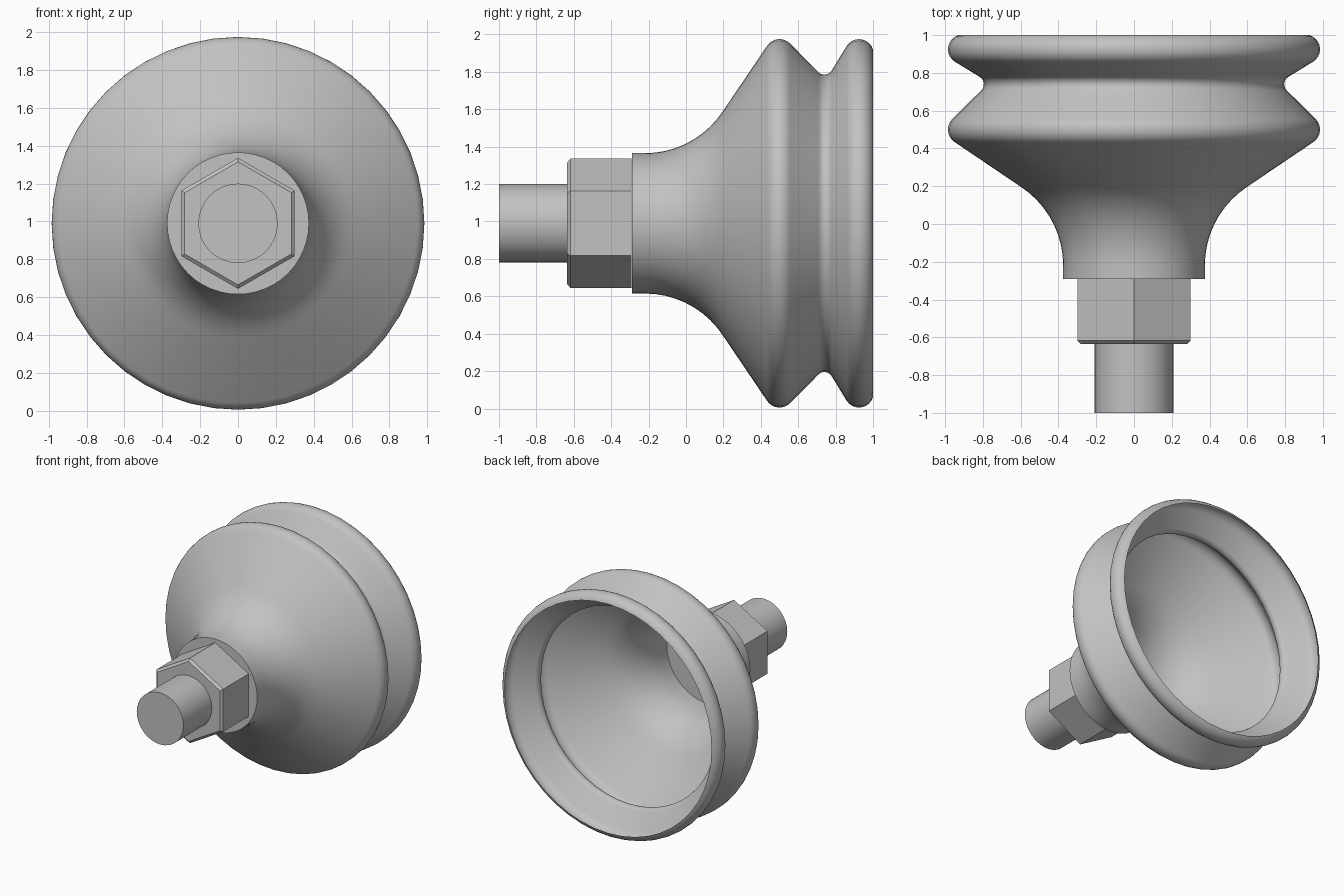
import bpy, bmesh
from math import sin, cos, pi, radians

cube = bpy.data.objects.get("Cube")
if cube:
    bpy.data.objects.remove(cube, do_unlink=True)

AXIS_Z = 0.99

grey = bpy.data.materials.new("plain grey")
grey.use_nodes = True
grey.diffuse_color = (0.54, 0.54, 0.54, 1)
grey.node_tree.nodes["Principled BSDF"].inputs["Base Color"].default_value = (0.54, 0.54, 0.54, 1)


def arc(cy, cr, radius, start, end, steps):
    """Arc points (y, r); 90 degrees points away from the axis."""
    angles = [radians(start + (end - start) * i / steps) for i in range(steps + 1)]
    return [(cy + radius * cos(a), cr + radius * sin(a)) for a in angles]


def lathe(name, profile, sides, cap_back=False):
    """Revolve a (y, r) profile, listed front to back, around the y axis."""
    bm = bmesh.new()
    turns = [2 * pi * i / sides for i in range(sides)]
    rings = [[bm.verts.new((r * sin(t), y, AXIS_Z + r * cos(t))) for t in turns]
             for y, r in profile]
    for a, b in zip(rings, rings[1:]):
        for i in range(sides):
            j = (i + 1) % sides
            bm.faces.new((a[i], a[j], b[j], b[i]))
    bm.faces.new(rings[0][::-1])
    if cap_back:
        bm.faces.new(rings[-1])
    mesh = bpy.data.meshes.new(name)
    bm.to_mesh(mesh)
    bm.free()
    mesh.materials.append(grey)
    obj = bpy.data.objects.new(name, mesh)
    bpy.context.collection.objects.link(obj)
    bpy.ops.object.select_all(action='DESELECT')
    obj.select_set(True)
    bpy.context.view_layer.objects.active = obj
    bpy.ops.object.shade_smooth_by_angle(angle=radians(35))


# Thin bellows cup: neck, flared throat, ridge, valley, rounded lip, open back
cup = [(-0.29, 0.375)]
cup += arc(-0.22, 0.875, 0.5, -90, -33, 9)
cup += arc(0.5, 0.905, 0.08, 147, 45, 8)
cup += arc(0.74, 0.84, 0.045, -135, -33, 6)
cup += arc(0.925, 0.907, 0.078, 147, 17, 9)
lathe("suction_cup", cup, 48)

# Hexagonal nut with a chamfered front
lathe("hex_nut", [(-0.635, 0.325), (-0.618, 0.346), (-0.291, 0.346)], 6, cap_back=True)

# Round connecting stem
lathe("stem", [(-1, 0.21), (-0.6, 0.21)], 32, cap_back=True)
